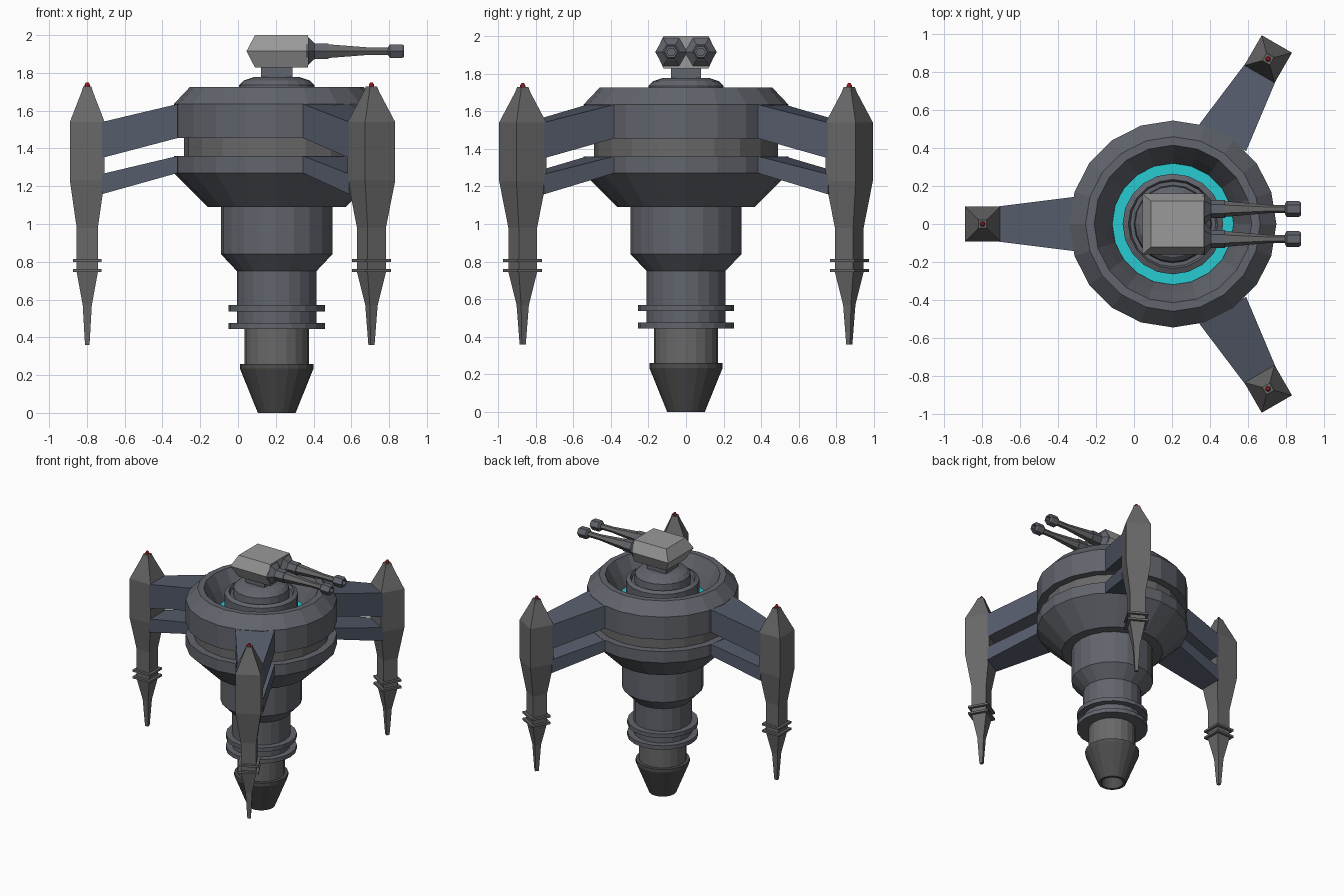
import bpy, bmesh
from math import radians, cos, sin, sqrt
from mathutils import Matrix, Vector

if "Cube" in bpy.data.objects:
    bpy.data.objects.remove(bpy.data.objects["Cube"])

CX = 0.205                       # vertical axis of the main body
AXIS = Matrix.Translation((CX, 0, 0))


def material(name, r, g, b):
    m = bpy.data.materials.new(name)
    m.diffuse_color = (r, g, b, 1)
    m.use_nodes = True
    m.node_tree.nodes["Principled BSDF"].inputs["Base Color"].default_value = m.diffuse_color
    return m


HULL = material("blue_grey", 0.12, 0.128, 0.15)
DARK = material("dark_grey", 0.075, 0.075, 0.078)
GREY = material("mid_grey", 0.14, 0.14, 0.14)
LIGHT = material("light_grey", 0.32, 0.32, 0.32)
ARM = material("slate", 0.09, 0.105, 0.145)
GLOW = material("cyan", 0.02, 0.6, 0.65)
RED = material("red", 0.5, 0.02, 0.03)


def finish(bm, name, mat, matrix):
    bmesh.ops.remove_doubles(bm, verts=bm.verts, dist=1e-5)
    bmesh.ops.recalc_face_normals(bm, faces=bm.faces)
    me = bpy.data.meshes.new(name)
    bm.to_mesh(me)
    bm.free()
    me.materials.append(mat)
    ob = bpy.data.objects.new(name, me)
    ob.matrix_world = matrix
    bpy.context.collection.objects.link(ob)
    return ob


def lathe(name, profile, mat, matrix=AXIS, sides=20, phase=0.0, closed=False):
    """Revolve (radius, height) points; ends are capped unless the loop is closed."""
    bm = bmesh.new()
    rings = [[bm.verts.new((r * cos(radians(phase + 360 * i / sides)),
                            r * sin(radians(phase + 360 * i / sides)), z))
              for i in range(sides)] for r, z in profile]
    pairs = list(zip(rings, rings[1:]))
    if closed:
        pairs.append((rings[-1], rings[0]))
    else:
        bm.faces.new(rings[0])
        bm.faces.new(rings[-1])
    for a, b in pairs:
        for i in range(sides):
            j = (i + 1) % sides
            bm.faces.new((a[i], a[j], b[j], b[i]))
    return finish(bm, name, mat, matrix)


def hull(name, points, mat, matrix):
    """Convex block through the given corner points."""
    bm = bmesh.new()
    for p in points:
        bm.verts.new(p)
    bmesh.ops.convex_hull(bm, input=bm.verts)
    bmesh.ops.dissolve_limit(bm, angle_limit=0.01, verts=bm.verts, edges=bm.edges)
    return finish(bm, name, mat, matrix)


# Thruster and lower column
lathe("thruster_nozzle", [(0.07, 0.10), (0.08, 0.0), (0.10, 0.0), (0.195, 0.235),
                          (0.195, 0.26), (0.165, 0.26)], DARK)
lathe("thruster_neck", [(0.17, 0.255), (0.17, 0.46)], GREY)
lathe("column", [(0.21, 0.45), (0.21, 0.75), (0.295, 0.84), (0.295, 1.10)], HULL)
for i, z in enumerate((0.445, 0.538)):
    lathe(f"column_ring_{i + 1}", [(0.256, z), (0.256, z + 0.032)], HULL)

# Main drum
lathe("lower_drum", [(0.365, 1.09), (0.545, 1.27), (0.545, 1.36)], HULL)
lathe("drum_band", [(0.49, 1.35), (0.49, 1.46)], GREY)
lathe("upper_drum", [(0.545, 1.455), (0.545, 1.635), (0.46, 1.725), (0.415, 1.725),
                     (0.36, 1.62), (0.32, 1.53), (0.265, 1.53), (0.265, 1.685),
                     (0.235, 1.70), (0.225, 1.675), (0.205, 1.675), (0.20, 1.735),
                     (0.175, 1.76), (0.12, 1.778)], HULL)
lathe("glow_ring", [(0.265, 1.532), (0.32, 1.532), (0.32, 1.54), (0.265, 1.54)],
      GLOW, closed=True)

# Three pylons with paired arms
S = sqrt(2)
PYLON = [(0.012, 0.36), (0.024, 0.57), (0.056, 0.745), (0.056, 0.98), (0.092, 1.23),
         (0.092, 1.54), (0.03, 1.70), (0.022, 1.728)]
ARMS = {"upper": (1.455, 1.635, 1.35, 1.54), "lower": (1.27, 1.36, 1.158, 1.265)}
for n, ang in enumerate((60, 180, 300), 1):
    turn = AXIS @ Matrix.Rotation(radians(ang), 4, 'Z')
    at = turn @ Matrix.Translation((1.003, 0, 0))
    lathe(f"pylon_{n}", [(h * S, z) for h, z in PYLON], GREY, at, 4, 45)
    for i, z in enumerate((0.745, 0.798)):
        lathe(f"pylon_{n}_collar_{i + 1}", [(0.076 * S, z), (0.076 * S, z + 0.016)],
              GREY, at, 4, 45)
    lathe(f"pylon_{n}_lamp", [(0.014, 1.72), (0.014, 1.738), (0.007, 1.75)], RED, at, 8)
    for label, (r0, r1, e0, e1) in ARMS.items():
        pts = [(x, s * w, z) for x, w, zs in ((0.525, 0.142, (r0, r1)), (0.925, 0.092, (e0, e1)))
               for s in (-1, 1) for z in zs]
        hull(f"{label}_arm_{n}", pts, ARM, turn)

# Turret
hull("turret_pedestal", [(x, y, z) for x in (-0.083, 0.083) for y in (-0.08, 0.08)
                         for z in (1.77, 1.835)], HULL, AXIS)
head = [(x, s * y, z) for s in (-1, 1)
        for x, y, z in ((0.045, 0.16, 1.915), (0.37, 0.16, 1.915), (0.09, 0.12, 2.0),
                        (0.37, 0.12, 2.0), (0.09, 0.12, 1.828), (0.37, 0.12, 1.828))]
hull("turret_head", head, LIGHT, Matrix.Identity(4))

# Twin hexagonal guns pointing along +x
for side, y in (("left", 0.079), ("right", -0.079)):
    m = Matrix.Translation((0, y, 1.915)) @ Matrix.Rotation(radians(90), 4, 'Y')
    lathe(f"{side}_gun_base", [(0.085, 0.36), (0.085, 0.372), (0.048, 0.405), (0.048, 0.48)],
          HULL, m, 6, 90)
    lathe(f"{side}_gun_barrel", [(0.042, 0.475), (0.022, 0.70), (0.022, 0.81)], GREY, m, 6, 90)
    lathe(f"{side}_gun_muzzle", [(0.026, 0.795), (0.042, 0.805), (0.042, 0.868), (0.034, 0.88),
                                 (0.022, 0.88), (0.022, 0.84)], HULL, m, 6, 90)
